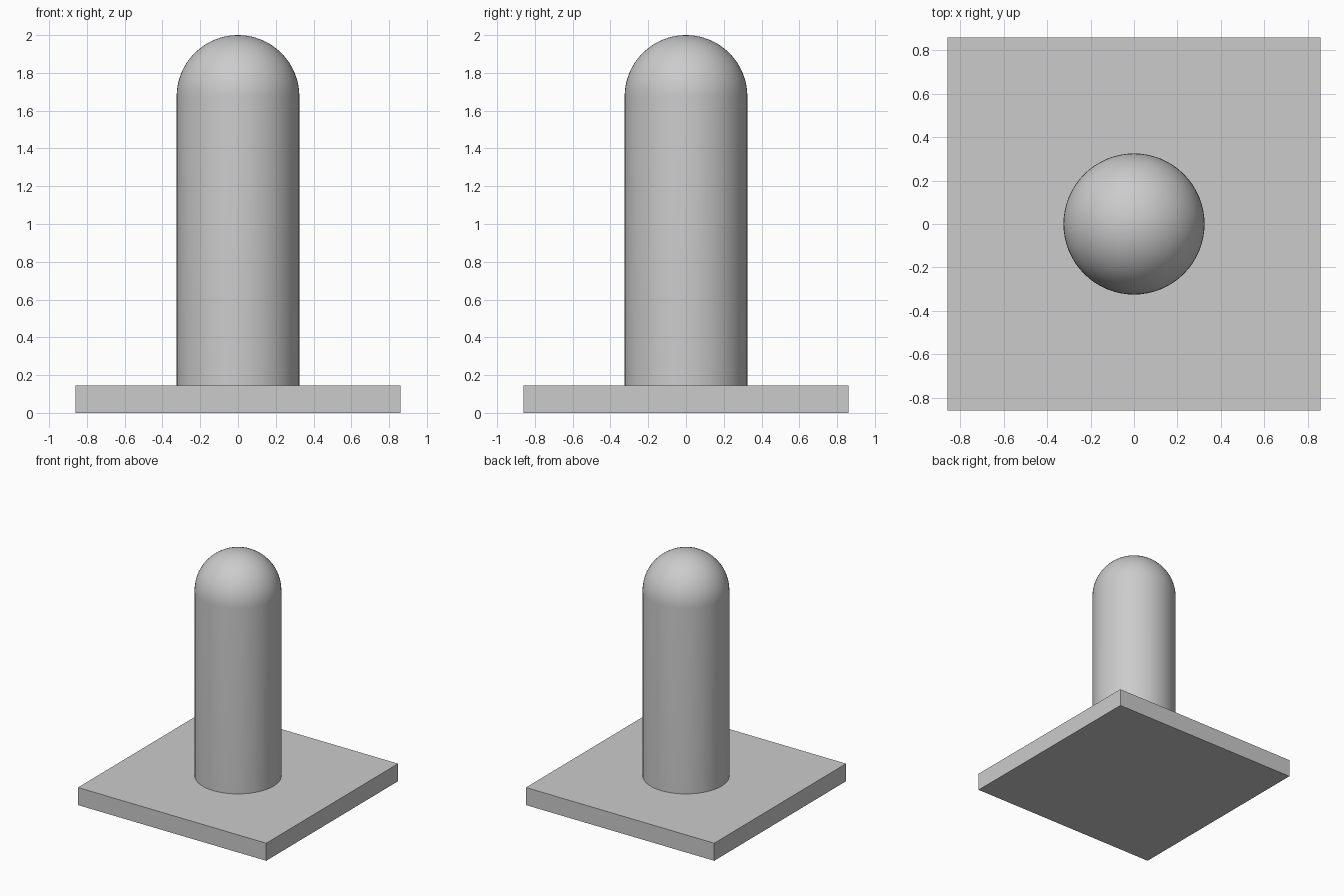
import bpy
import bmesh
from math import sin, cos, pi, radians

cube = bpy.data.objects.get("Cube")
if cube:
    bpy.data.objects.remove(cube, do_unlink=True)

BASE_SIDE, BASE_HEIGHT = 1.72, 0.145
RADIUS, TOP = 0.325, 2.0
SEGMENTS, DOME_RINGS = 64, 16

grey = bpy.data.materials.new("plain grey")
grey.use_nodes = True
colour = (0.6, 0.6, 0.6, 1)
grey.diffuse_color = colour
grey.node_tree.nodes["Principled BSDF"].inputs["Base Color"].default_value = colour


def add_object(name, bm):
    bmesh.ops.recalc_face_normals(bm, faces=bm.faces)
    mesh = bpy.data.meshes.new(name)
    bm.to_mesh(mesh)
    bm.free()
    mesh.materials.append(grey)
    obj = bpy.data.objects.new(name, mesh)
    bpy.context.collection.objects.link(obj)
    return obj


# Square base plate
bm = bmesh.new()
bmesh.ops.create_cube(bm, size=1)
bmesh.ops.scale(bm, vec=(BASE_SIDE, BASE_SIDE, BASE_HEIGHT), verts=bm.verts)
bmesh.ops.translate(bm, vec=(0, 0, BASE_HEIGHT / 2), verts=bm.verts)
add_object("base_plate", bm)

# Round post with a half-sphere top, spun from one profile
bm = bmesh.new()
angles = [i * pi / 2 / DOME_RINGS for i in range(DOME_RINGS + 1)]
profile = [(RADIUS, BASE_HEIGHT)]
profile += [(RADIUS * cos(a), TOP - RADIUS + RADIUS * sin(a)) for a in angles]
verts = [bm.verts.new((r, 0, z)) for r, z in profile]
edges = [bm.edges.new(pair) for pair in zip(verts, verts[1:])]
bmesh.ops.spin(bm, geom=verts + edges, cent=(0, 0, 0), axis=(0, 0, 1),
               angle=2 * pi, steps=SEGMENTS, use_duplicate=False)
bmesh.ops.remove_doubles(bm, verts=bm.verts, dist=0.0001)
post = add_object("domed_post", bm)

bpy.ops.object.select_all(action="DESELECT")
post.select_set(True)
bpy.context.view_layer.objects.active = post
bpy.ops.object.shade_smooth_by_angle(angle=radians(30))
